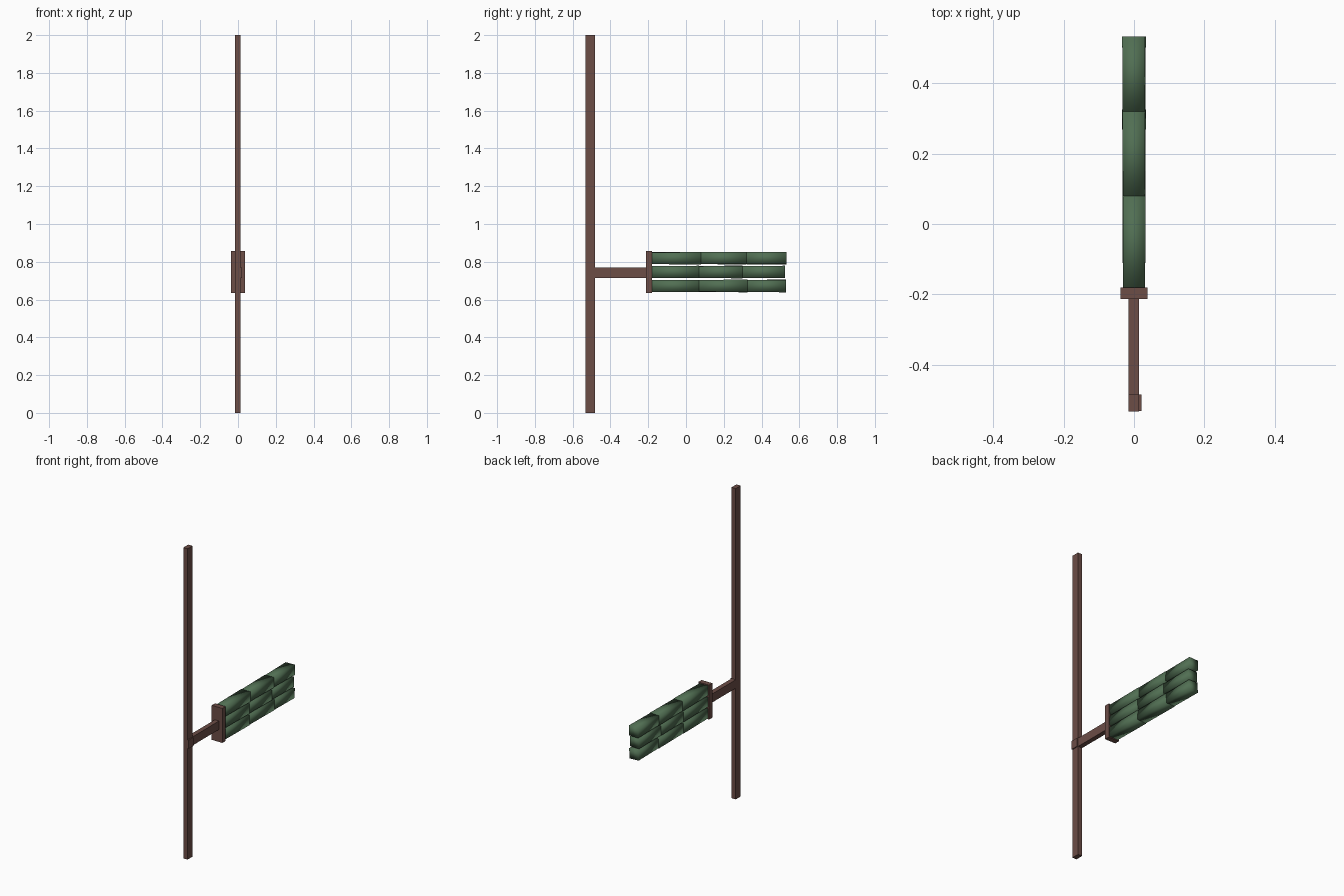
import bpy, bmesh, math

if "Cube" in bpy.data.objects:
    bpy.data.objects.remove(bpy.data.objects["Cube"])


def material(name, rgb):
    m = bpy.data.materials.new(name)
    m.diffuse_color = (*rgb, 1)
    m.use_nodes = True
    m.node_tree.nodes["Principled BSDF"].inputs["Base Color"].default_value = m.diffuse_color
    return m


BROWN = material("dark wood", (0.15, 0.074, 0.062))
GREEN = material("bamboo green", (0.082, 0.158, 0.086))


def finish(bm, name, mat, smooth=False):
    bmesh.ops.recalc_face_normals(bm, faces=bm.faces)
    mesh = bpy.data.meshes.new(name)
    bm.to_mesh(mesh)
    bm.free()
    mesh.materials.append(mat)
    for p in mesh.polygons:
        p.use_smooth = smooth
    ob = bpy.data.objects.new(name, mesh)
    bpy.context.collection.objects.link(ob)
    return ob


def box(name, lo, hi):
    bm = bmesh.new()
    bmesh.ops.create_cube(bm, size=1)
    for v in bm.verts:
        for i in range(3):
            v.co[i] = lo[i] + (v.co[i] + 0.5) * (hi[i] - lo[i])
    return finish(bm, name, BROWN)


def ring(bm, y, z, half, twist):
    """Four-sided cross-section, slightly twisted about the stalk axis."""
    r = half * math.sqrt(2)
    return [bm.verts.new((r * math.cos(a), y, z + r * math.sin(a)))
            for a in (math.radians(45 + 90 * k + twist) for k in range(4))]


# Upright post, cross arm through it, and end plate
box("post", (-0.016, -0.533, 0), (0.014, -0.483, 2))
box("arm", (-0.016, -0.49, 0.715), (0.014, -0.2, 0.77))
box("arm_joint", (-0.01, -0.531, 0.715), (0.021, -0.485, 0.77))
box("end_plate", (-0.038, -0.213, 0.635), (0.038, -0.18, 0.857))

# Three bamboo stalks: z, joints along y, twist of each segment
stalks = [
    (0.672, (-0.185, 0.07, 0.325, 0.53), (0, 2, -2)),
    (0.746, (-0.185, 0.07, 0.30, 0.523), (1, -2, 1)),
    (0.819, (-0.185, 0.08, 0.32, 0.533), (-1, 1, 2)),
]
for i, (z, joints, twists) in enumerate(stalks):
    bm = bmesh.new()
    for y0, y1, t in zip(joints, joints[1:], twists):
        # each segment is a bar with a slightly narrower start
        a = ring(bm, y0, z, 0.031, t)
        b = ring(bm, y1, z, 0.0325, t)
        for k in range(4):
            j = (k + 1) % 4
            bm.faces.new((a[k], a[j], b[j], b[k]))
        bm.faces.new(a)
        bm.faces.new(b)
    finish(bm, f"bamboo_stalk_{i + 1}", GREEN, True)
